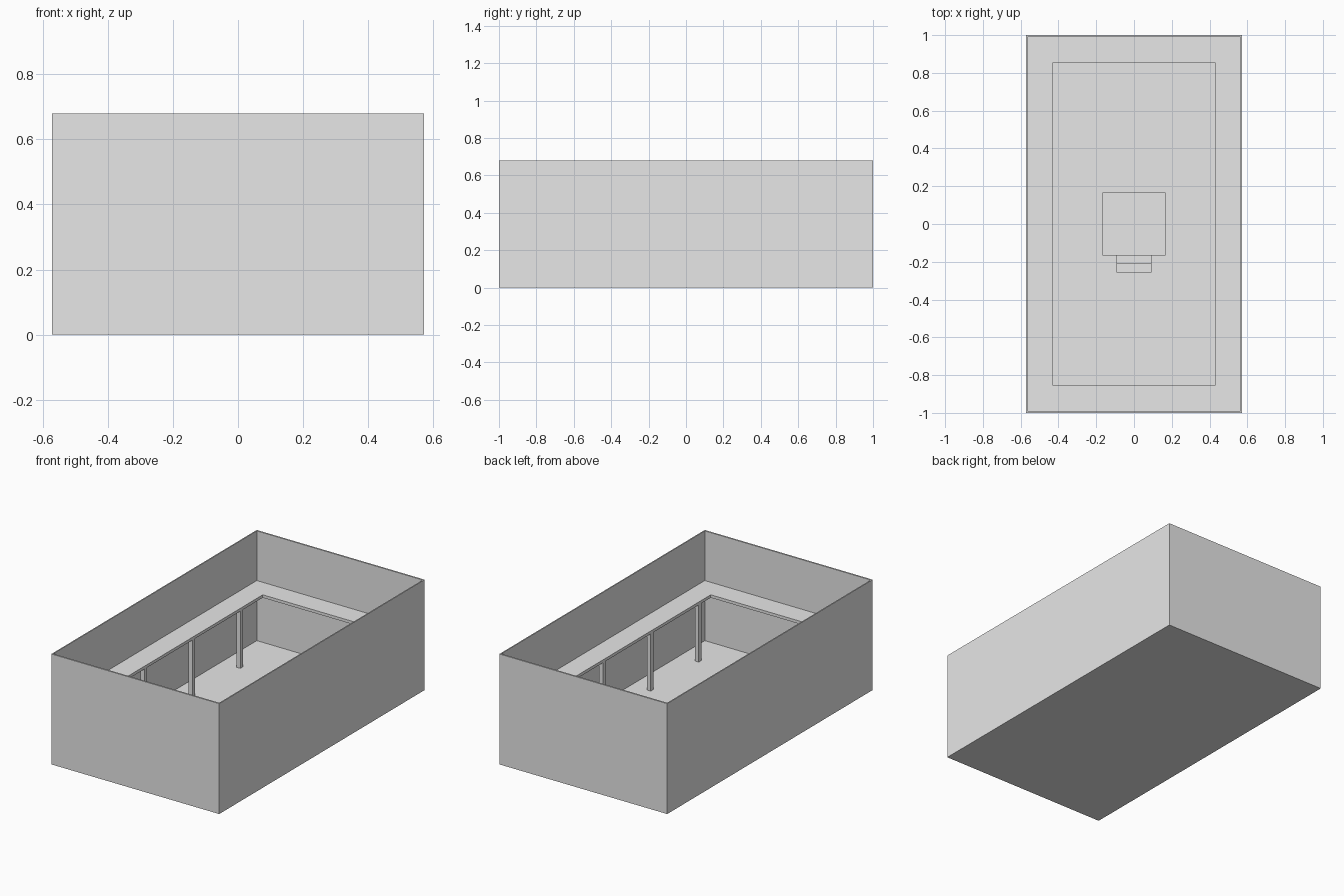
import bpy
import bmesh

HX, HY, H = 0.572, 1.0, 0.68          # half width, half length, wall height
SIDE_T, END_T, FLOOR_T = 0.007, 0.01, 0.004
DECK_TOP, DECK_T = 0.374, 0.018
OPEN_X, OPEN_Y = 0.43, 0.855          # half size of the gallery opening
COL = 0.026

default = bpy.data.objects.get("Cube")
if default:
    bpy.data.objects.remove(default, do_unlink=True)

grey = bpy.data.materials.new("plain_grey")
grey.use_nodes = True
colour = (0.8, 0.8, 0.8, 1)
grey.diffuse_color = colour
grey.node_tree.nodes["Principled BSDF"].inputs["Base Color"].default_value = colour


def finish(name, bm):
    bmesh.ops.recalc_face_normals(bm, faces=bm.faces)
    mesh = bpy.data.meshes.new(name)
    bm.to_mesh(mesh)
    bm.free()
    mesh.materials.append(grey)
    obj = bpy.data.objects.new(name, mesh)
    bpy.context.collection.objects.link(obj)
    return obj


def box(name, x, y, z):
    """Box from (min, max) ranges on each axis."""
    bm = bmesh.new()
    bmesh.ops.create_cube(bm, size=1)
    for v in bm.verts:
        v.co = [r[0] if c < 0 else r[1] for c, r in zip(v.co, (x, y, z))]
    return finish(name, bm)


def frame(name, outer, inner, z):
    """Rectangular ring with an opening in the middle."""
    bm = bmesh.new()
    corners = ((-1, -1), (1, -1), (1, 1), (-1, 1))
    loops = [[bm.verts.new((sx * hx, sy * hy, h)) for sx, sy in corners]
             for (hx, hy), h in ((outer, z[0]), (outer, z[1]),
                                 (inner, z[1]), (inner, z[0]))]
    for i, a in enumerate(loops):
        b = loops[(i + 1) % 4]
        for k in range(4):
            n = (k + 1) % 4
            bm.faces.new((a[k], a[n], b[n], b[k]))
    return finish(name, bm)


# Floor and outer walls; the end walls sit between the side walls
in_x, in_y = HX - SIDE_T, HY - END_T
box("floor", (-in_x, in_x), (-in_y, in_y), (0, FLOOR_T))
for side, s in (("left", 1), ("right", -1)):
    box(side + "_wall", sorted((s * in_x, s * HX)), (-HY, HY), (0, H))
for end, s in (("back", 1), ("front", -1)):
    box(end + "_wall", (-in_x, in_x), sorted((s * in_y, s * HY)), (0, H))

# Gallery deck around the hall
frame("gallery_deck", (in_x, in_y), (OPEN_X, OPEN_Y),
      (DECK_TOP - DECK_T, DECK_TOP))

# Columns under the long inner edges of the deck
for side, s in (("left", 1), ("right", -1)):
    for i in range(4):
        y = 0.65 - i * 0.467
        box(f"{side}_column_{i + 1}", sorted((s * OPEN_X, s * (OPEN_X + COL))),
            (y - COL / 2, y + COL / 2), (FLOOR_T, DECK_TOP - DECK_T))

# Low central platform with two steps on the front
box("platform", (-0.168, 0.168), (-0.168, 0.168), (FLOOR_T, 0.06))
box("upper_step", (-0.093, 0.093), (-0.212, -0.168), (FLOOR_T, 0.04))
box("lower_step", (-0.093, 0.093), (-0.257, -0.212), (FLOOR_T, 0.02))
